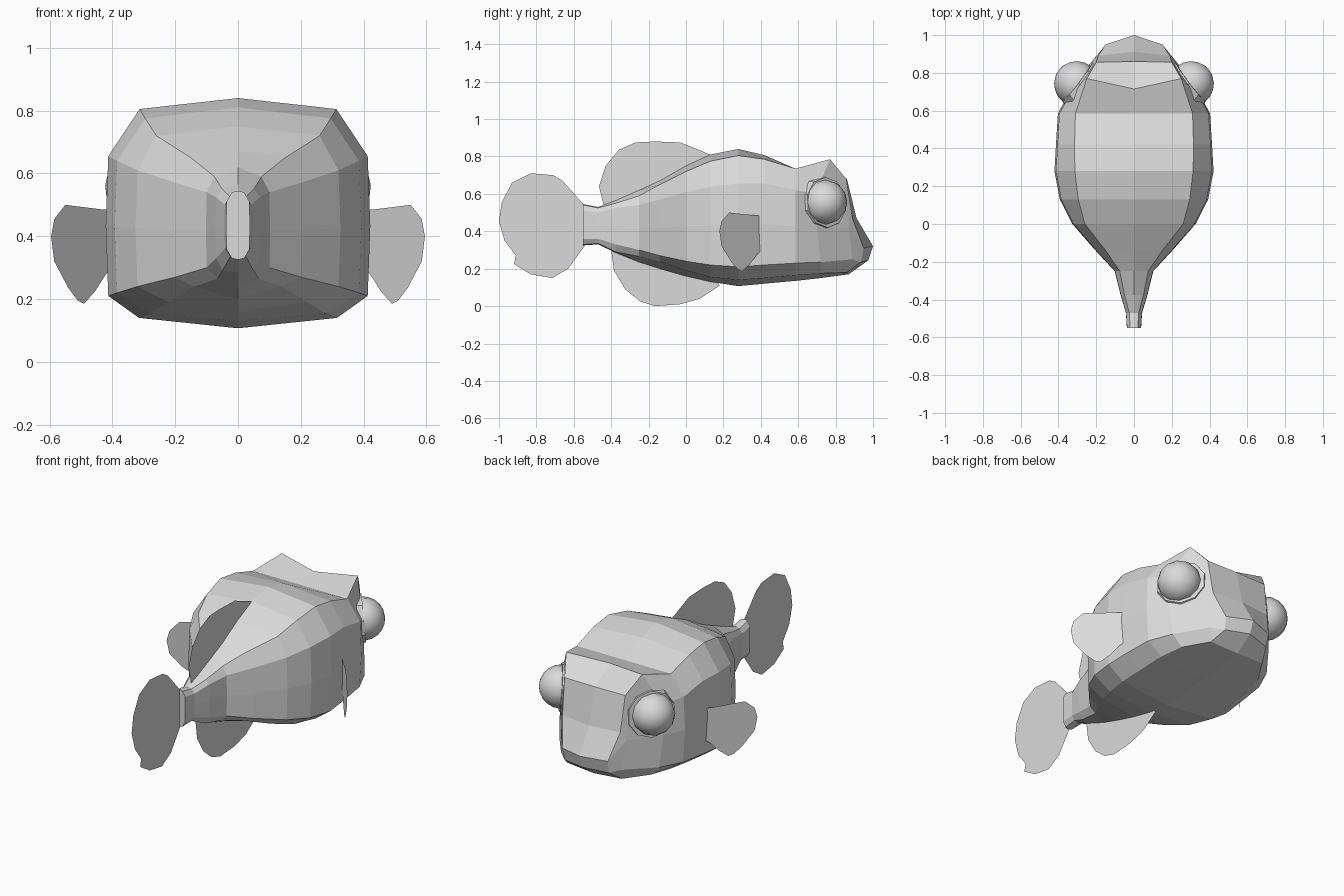
import bpy, bmesh
from mathutils import Vector, Matrix

if "Cube" in bpy.data.objects:
    bpy.data.objects.remove(bpy.data.objects["Cube"])

grey = bpy.data.materials.new("light grey")
grey.diffuse_color = (0.7, 0.7, 0.7, 1)
grey.use_nodes = True
grey.node_tree.nodes["Principled BSDF"].inputs["Base Color"].default_value = grey.diffuse_color


def finish(name, bm, both_sides=False):
    """Turn a bmesh into an object, optionally copied across x = 0."""
    if both_sides:
        bmesh.ops.mirror(bm, geom=bm.verts[:] + bm.edges[:] + bm.faces[:],
                         matrix=Matrix.Identity(4), merge_dist=0.0005, axis='X')
        bmesh.ops.remove_doubles(bm, verts=bm.verts[:], dist=0.0005)
    bmesh.ops.recalc_face_normals(bm, faces=bm.faces[:])
    me = bpy.data.meshes.new(name)
    bm.to_mesh(me)
    bm.free()
    me.materials.append(grey)
    ob = bpy.data.objects.new(name, me)
    bpy.context.collection.objects.link(ob)
    return ob


def sheet(name, points, both_sides=False):
    """Flat fin from an outline."""
    bm = bmesh.new()
    bm.faces.new([bm.verts.new(p) for p in points])
    return finish(name, bm, both_sides)


# Body: half rings from tail to brow
# y, top z, corner x z, upper side x z, lower side x z, belly corner x z, bottom z
rings = [
    (-.55, .545, .02, .54, .037, .51, .037, .36, .02, .33, .325),
    (-.47, .53, .025, .525, .042, .50, .042, .36, .025, .335, .33),
    (-.375, .565, .05, .55, .07, .525, .07, .33, .05, .29, .285),
    (-.25, .62, .075, .59, .10, .54, .10, .30, .065, .265, .235),
    (-.14, .67, .15, .65, .20, .57, .20, .27, .14, .24, .20),
    (0, .75, .26, .72, .32, .61, .32, .24, .22, .19, .16),
    (.13, .81, .295, .775, .385, .64, .385, .22, .28, .155, .13),
    (.28, .84, .313, .805, .413, .655, .413, .21, .315, .14, .107),
    (.42, .807, .315, .785, .405, .655, .405, .22, .31, .15, .12),
    (.585, .735, .31, .735, .395, .62, .39, .23, .30, .165, .135),
]
loops = []
for y, tz, cx, cz, ux, uz, lx, lz, bx, bz, z0 in rings:
    loops.append([(0, y, tz), (cx, y, cz), (ux, y, uz), (ux * 1.02, y, (uz + lz) / 2),
                  (lx, y, lz), (bx, y, bz), (0, y, z0)])
# Brow and face edge
loops.append([(0, .715, .765), (.25, .77, .785), (.335, .69, .60), (.34, .70, .42),
              (.33, .72, .235), (.27, .72, .175), (0, .72, .15)])
loops.append([(0, .86, .68), (.20, .857, .68), (.22, .845, .55), (.215, .87, .42),
              (.20, .89, .25), (.18, .86, .18), (0, .87, .17)])

bm = bmesh.new()
rows = [[bm.verts.new(p) for p in loop] for loop in loops]
for a, b in zip(rows, rows[1:]):
    for i in range(6):
        bm.faces.new((a[i], a[i + 1], b[i + 1], b[i]))
bm.faces.new(rows[0])

# Face and mouth
top, corner, upper, mid, low, belly, bottom = rows[-1]
m0, m1, u0, u1, l0, l1 = [bm.verts.new(p) for p in (
    (0, .912, .47), (.19, .89, .47), (0, 1.0, .32), (.15, .95, .31),
    (0, .975, .245), (.145, .935, .235))]
for f in ((top, corner, m1, m0), (m0, m1, u1, u0), (corner, upper, mid, m1),
          (mid, u1, m1), (mid, low, l1, u1), (u0, u1, l1, l0),
          (low, belly, l1), (belly, bottom, l0, l1)):
    bm.faces.new(f)
finish("body", bm, True)

# Eyes and their collars, facing outward and forward
facing = Vector((.79, .61, .08)).normalized().to_track_quat('Z', 'Y').to_matrix().to_4x4()
bm = bmesh.new()
bmesh.ops.create_cone(bm, cap_ends=True, segments=10, radius1=.145, radius2=.135, depth=.04,
                      matrix=Matrix.Translation((.285, .74, .553)) @ facing)
finish("eye_collars", bm, True)
bm = bmesh.new()
bmesh.ops.create_uvsphere(bm, u_segments=12, v_segments=10, radius=.12,
                          matrix=Matrix.Translation((.303, .742, .555)) @ facing)
for f in bm.faces:
    f.smooth = True
finish("eyes", bm, True)

# Upright fins: outlines as (y, z)
fins = {
    "tail_fin": [(-.54, .535), (-.66, .67), (-.71, .70), (-.83, .71), (-.93, .66), (-.985, .555),
                 (-1, .455), (-.97, .35), (-.91, .27), (-.92, .225), (-.83, .17), (-.715, .15),
                 (-.63, .20), (-.54, .325)],
    "back_fin": [(-.44, .54), (-.465, .64), (-.43, .75), (-.36, .835), (-.27, .875), (-.165, .88),
                 (-.03, .875), (.13, .81), (.10, .74), (-.14, .64), (-.30, .57)],
    "belly_fin": [(-.40, .30), (-.385, .19), (-.325, .09), (-.245, .025), (-.165, 0), (-.03, .01),
                  (.075, .04), (.18, .11), (.15, .16), (-.14, .23)],
}
for name, outline in fins.items():
    sheet(name, [(0, y, z) for y, z in outline])

# Side fins: outline as (x, z), swept back
side = [(.40, .485), (.43, .485), (.55, .50), (.585, .455), (.595, .40), (.585, .32),
        (.54, .235), (.51, .195), (.49, .185), (.455, .225), (.42, .28), (.40, .30)]
sheet("side_fins", [(x, .395 - (x - .41) * 1.17, z) for x, z in side], True)
